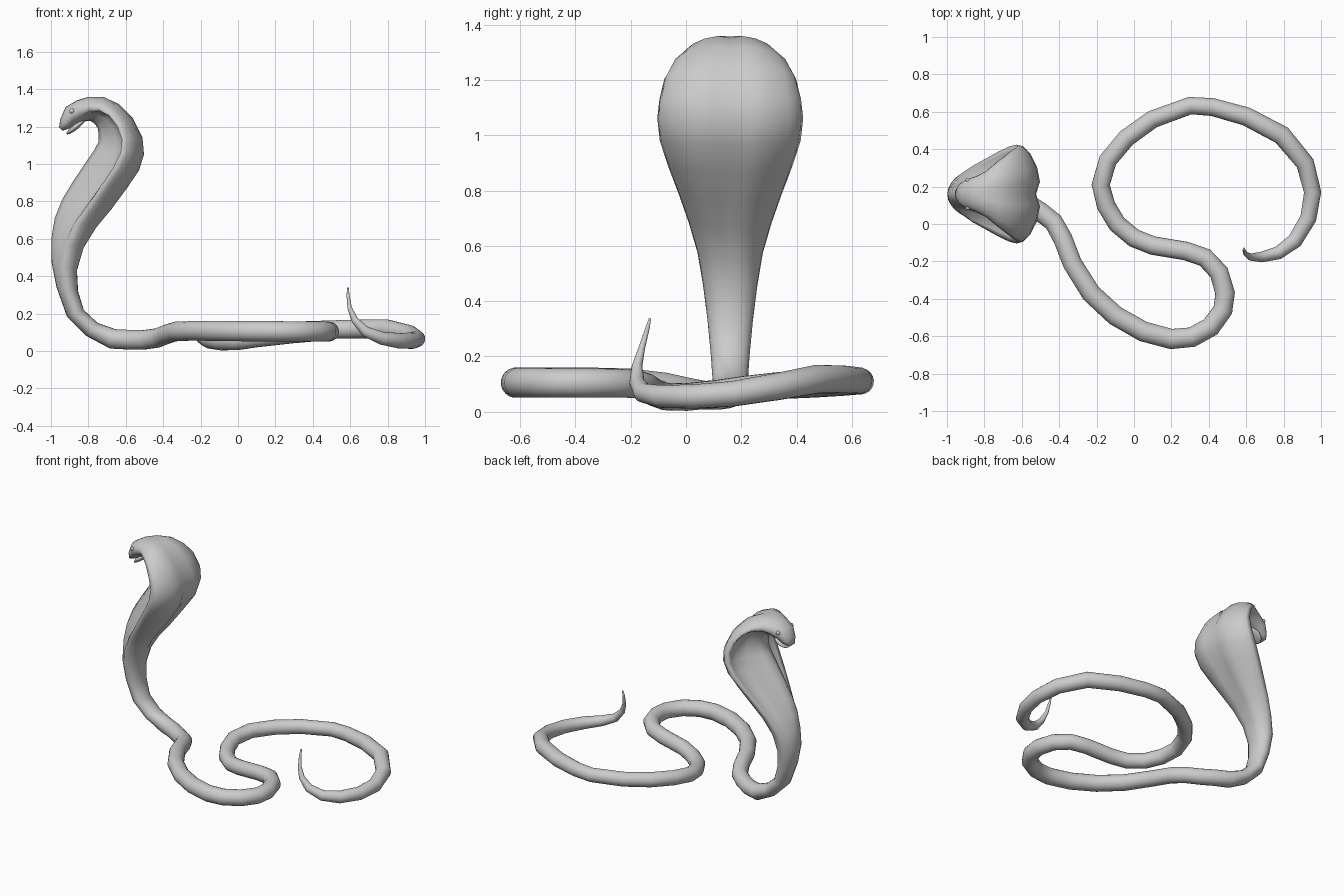
import bpy, bmesh, math
from mathutils import Vector

MID = 0.16   # y of the hood's mirror plane
HALF = 10    # ring points from back to belly

# Head, hood and neck: back x,z / belly x,z / half width / hood amount
HOOD = [
    (-0.957, 1.195, -0.938, 1.178, 0.028, 0),
    (-0.950, 1.240, -0.900, 1.190, 0.056, 0),
    (-0.922, 1.304, -0.865, 1.215, 0.078, 0),
    (-0.862, 1.340, -0.830, 1.227, 0.095, 0),
    (-0.800, 1.360, -0.790, 1.230, 0.120, .3),
    (-0.720, 1.358, -0.765, 1.215, 0.165, .7),
    (-0.640, 1.318, -0.750, 1.190, 0.205, 1),
    (-0.565, 1.242, -0.745, 1.160, 0.238, 1),
    (-0.515, 1.140, -0.745, 1.120, 0.256, 1),
    (-0.508, 1.050, -0.768, 1.075, 0.264, 1),
    (-0.535, 0.965, -0.820, 1.000, 0.255, 1),
    (-0.600, 0.870, -0.880, 0.910, 0.225, 1),
    (-0.680, 0.760, -0.940, 0.810, 0.185, .9),
    (-0.760, 0.660, -0.980, 0.710, 0.150, .7),
    (-0.825, 0.550, -0.998, 0.600, 0.118, .4),
    (-0.860, 0.430, -0.998, 0.480, 0.098, .1),
    (-0.855, 0.320, -0.970, 0.340, 0.082, 0),
    (-0.825, 0.220, -0.915, 0.185, 0.070, 0),
    (-0.750, 0.150, -0.810, 0.080, 0.064, 0),
]

# Coiled body and tail: centre x, y, z / radius
TRUNK = [
    (-0.67, 0.15, 0.065, .054), (-0.58, 0.115, 0.06, .053), (-0.50, 0.065, 0.06, .052),
    (-0.43, 0.01, 0.07, .052), (-0.38, -0.08, 0.09, .052), (-0.33, -0.21, 0.105, .052),
    (-0.23, -0.37, 0.108, .053), (-0.10, -0.49, 0.107, .054), (0.05, -0.575, 0.106, .055),
    (0.20, -0.615, 0.105, .055), (0.31, -0.605, 0.105, .054), (0.41, -0.55, 0.105, .054),
    (0.475, -0.46, 0.104, .053), (0.487, -0.37, 0.104, .053), (0.455, -0.26, 0.104, .052),
    (0.38, -0.18, 0.10, .051), (0.28, -0.145, 0.09, .05), (0.10, -0.115, 0.07, .05),
    (0.0, -0.075, 0.055, .05), (-0.09, 0.0, 0.053, .05), (-0.15, 0.10, 0.063, .05),
    (-0.178, 0.21, 0.08, .049), (-0.14, 0.34, 0.095, .049), (-0.04, 0.46, 0.10, .049),
]
TAIL = [
    (0.10, 0.56, 0.105, .048), (0.30, 0.633, 0.11, .047), (0.42, 0.625, 0.113, .048),
    (0.60, 0.575, 0.117, .05), (0.79, 0.475, 0.118, .052), (0.915, 0.325, 0.09, .049),
    (0.955, 0.17, 0.065, .046), (0.932, 0.03, 0.055, .044), (0.86, -0.09, 0.055, .041),
    (0.77, -0.155, 0.068, .035), (0.68, -0.177, 0.105, .028), (0.625, -0.177, 0.165, .019),
    (0.597, -0.16, 0.23, .012), (0.588, -0.14, 0.30, .008), (0.588, -0.13, 0.338, .004),
]

# Half cross-section of the spread hood: sideways 0..1, back-to-belly 0..1
WING = [(0, .06), (.25, -.02), (.55, .04), (.82, .18), (.97, .33), (1, .46),
        (.88, .46), (.62, .42), (.40, .60), (.22, .90), (0, 1)]
ROUND = [(math.sin(math.pi * i / HALF), .5 - .5 * math.cos(math.pi * i / HALF))
         for i in range(HALF + 1)]


def full_ring(half):
    return half + [(-u, v) for u, v in half[-2:0:-1]]


bm = bmesh.new()
rings = []

# Head and hood rings
for dx, dz, vx, vz, w, k in HOOD:
    back, belly = Vector((dx, MID, dz)), Vector((vx, MID, vz))
    half = [(a + (c - a) * k, b + (d - b) * k) for (a, b), (c, d) in zip(ROUND, WING)]
    rings.append([bm.verts.new(back.lerp(belly, v) + Vector((0, u * w, 0)))
                  for u, v in full_ring(half)])
dorsal = (back - belly).normalized()

# Body rings, carrying the back direction along the path
path = TRUNK + TAIL
pts = [back.lerp(belly, .5)] + [Vector(p[:3]) for p in path]
for i, p in enumerate(path, 1):
    a, b = (pts[i] - pts[i - 1]).normalized(), Vector((0, 0, 0))
    if i < len(pts) - 1:
        b = (pts[i + 1] - pts[i]).normalized()
    t = (a + b).normalized()
    dorsal = (dorsal - t * dorsal.dot(t)).normalized()
    side = dorsal.cross(t)
    rings.append([bm.verts.new(pts[i] + side * u * p[3] + dorsal * (1 - 2 * v) * p[3])
                  for u, v in full_ring(ROUND)])

# Skin the rings and close both ends
n = 2 * HALF
for r, s in zip(rings, rings[1:]):
    for i in range(n):
        bm.faces.new((r[i], r[(i + 1) % n], s[(i + 1) % n], s[i]))
bm.faces.new(rings[0])
bm.faces.new(rings[-1])
bmesh.ops.recalc_face_normals(bm, faces=bm.faces[:])
mesh = bpy.data.meshes.new("snake_body")
bm.to_mesh(mesh)
bm.free()
mesh.shade_smooth()
bpy.context.collection.objects.link(bpy.data.objects.new("snake_body", mesh))


def ball(name, loc, scale, pitch=0):
    bpy.ops.mesh.primitive_uv_sphere_add(segments=16, ring_count=10, radius=1, location=loc,
                                         rotation=(0, pitch, 0))
    ob = bpy.context.object
    ob.name, ob.scale = name, scale
    bpy.ops.object.shade_smooth()


# Lower jaw and eyes
ball("lower_jaw", (-0.868, MID, 1.198), (.062, .055, .015), math.radians(-38))
for s, name in ((1, "eye_left"), (-1, "eye_right")):
    ball(name, (-0.888, MID + s * .074, 1.283), (.014, .012, .014))
